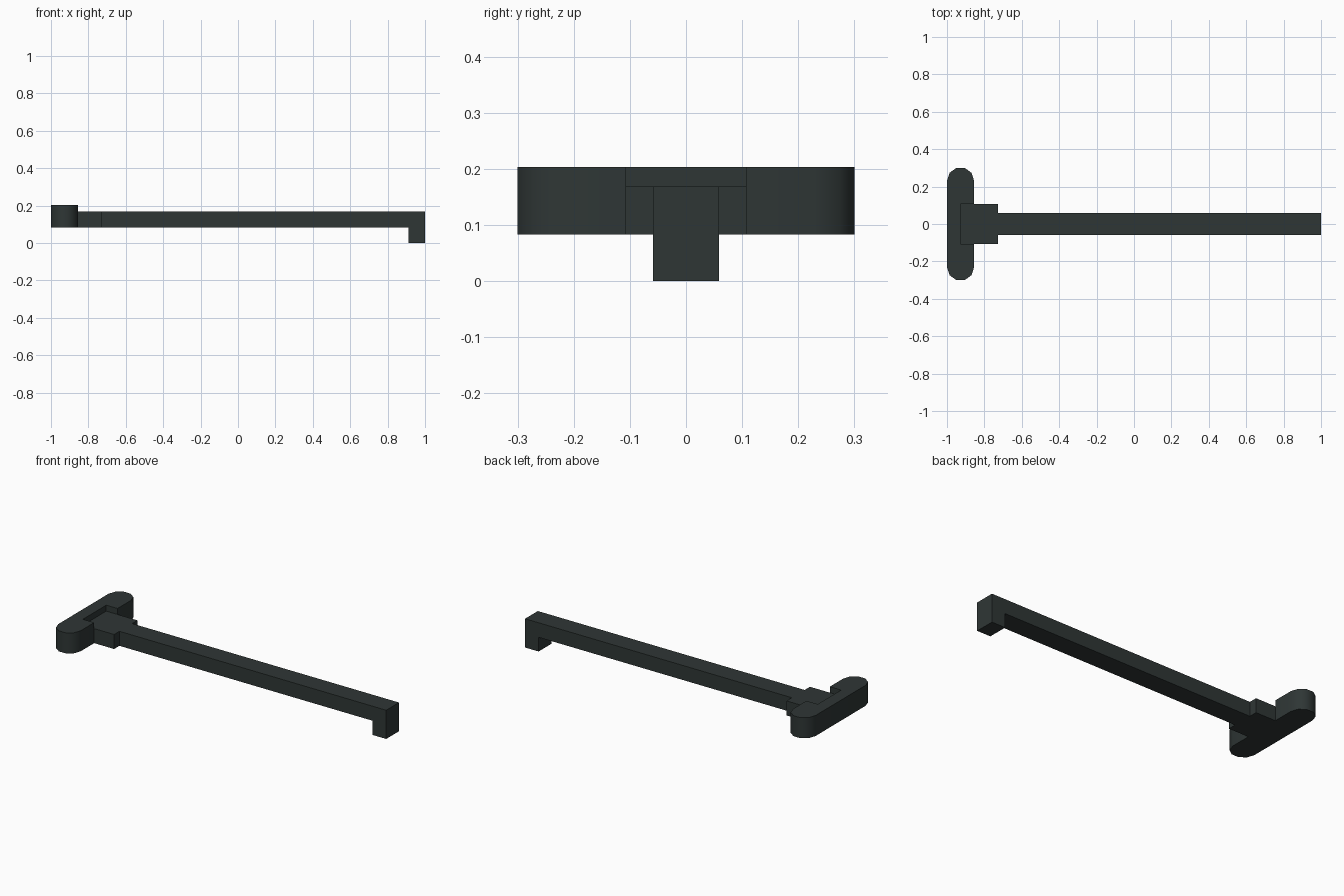
import bpy, bmesh, math
from mathutils import Vector

if "Cube" in bpy.data.objects:
    bpy.data.objects.remove(bpy.data.objects["Cube"])

mat = bpy.data.materials.new("dark_gunmetal")
mat.diffuse_color = (0.028, 0.037, 0.036, 1)
mat.use_nodes = True
mat.node_tree.nodes["Principled BSDF"].inputs["Base Color"].default_value = mat.diffuse_color


def prism(name, points, offset):
    """Extrude a flat outline of 3D points along an offset vector."""
    bm = bmesh.new()
    face = bm.faces.new([bm.verts.new(p) for p in points])
    ext = bmesh.ops.extrude_face_region(bm, geom=[face])
    moved = [v for v in ext["geom"] if isinstance(v, bmesh.types.BMVert)]
    bmesh.ops.translate(bm, verts=moved, vec=Vector(offset))
    bmesh.ops.recalc_face_normals(bm, faces=bm.faces)
    mesh = bpy.data.meshes.new(name)
    bm.to_mesh(mesh)
    bm.free()
    mesh.materials.append(mat)
    obj = bpy.data.objects.new(name, mesh)
    bpy.context.collection.objects.link(obj)
    return obj


LOW, ROD_TOP, GRIP_TOP = 0.083, 0.168, 0.203
X_MID, R, Y_ARC = -0.9275, 0.0725, 0.231
NOTCH_X, BLOCK_X, BLOCK_Y, ROD_Y = -0.928, -0.726, 0.108, 0.059

# Cross grip: rounded bar with a notch in its front side for the neck block
arc = [(X_MID + R * math.cos(math.radians(36 * i)),
        Y_ARC + R * math.sin(math.radians(36 * i))) for i in range(6)]
half = [(NOTCH_X, BLOCK_Y), (X_MID + R, BLOCK_Y)] + arc
outline = half + [(x, -y) for x, y in reversed(half)]
grip = prism("cross_grip", [(x, y, LOW) for x, y in outline], (0, 0, GRIP_TOP - LOW))

# Neck block seated in the notch
neck = [(NOTCH_X, -BLOCK_Y), (BLOCK_X, -BLOCK_Y), (BLOCK_X, BLOCK_Y), (NOTCH_X, BLOCK_Y)]
prism("neck_block", [(x, y, LOW) for x, y in neck], (0, 0, ROD_TOP - LOW))

# Long bar with the downturned hook at its end
profile = [(BLOCK_X, LOW), (0.912, LOW), (0.912, 0), (1, 0), (1, ROD_TOP), (BLOCK_X, ROD_TOP)]
prism("hooked_bar", [(x, -ROD_Y, z) for x, z in profile], (0, 2 * ROD_Y, 0))

# Smooth rounded grip ends, sharp edges elsewhere
bpy.context.view_layer.objects.active = grip
grip.select_set(True)
bpy.ops.object.shade_smooth_by_angle(angle=math.radians(40))
